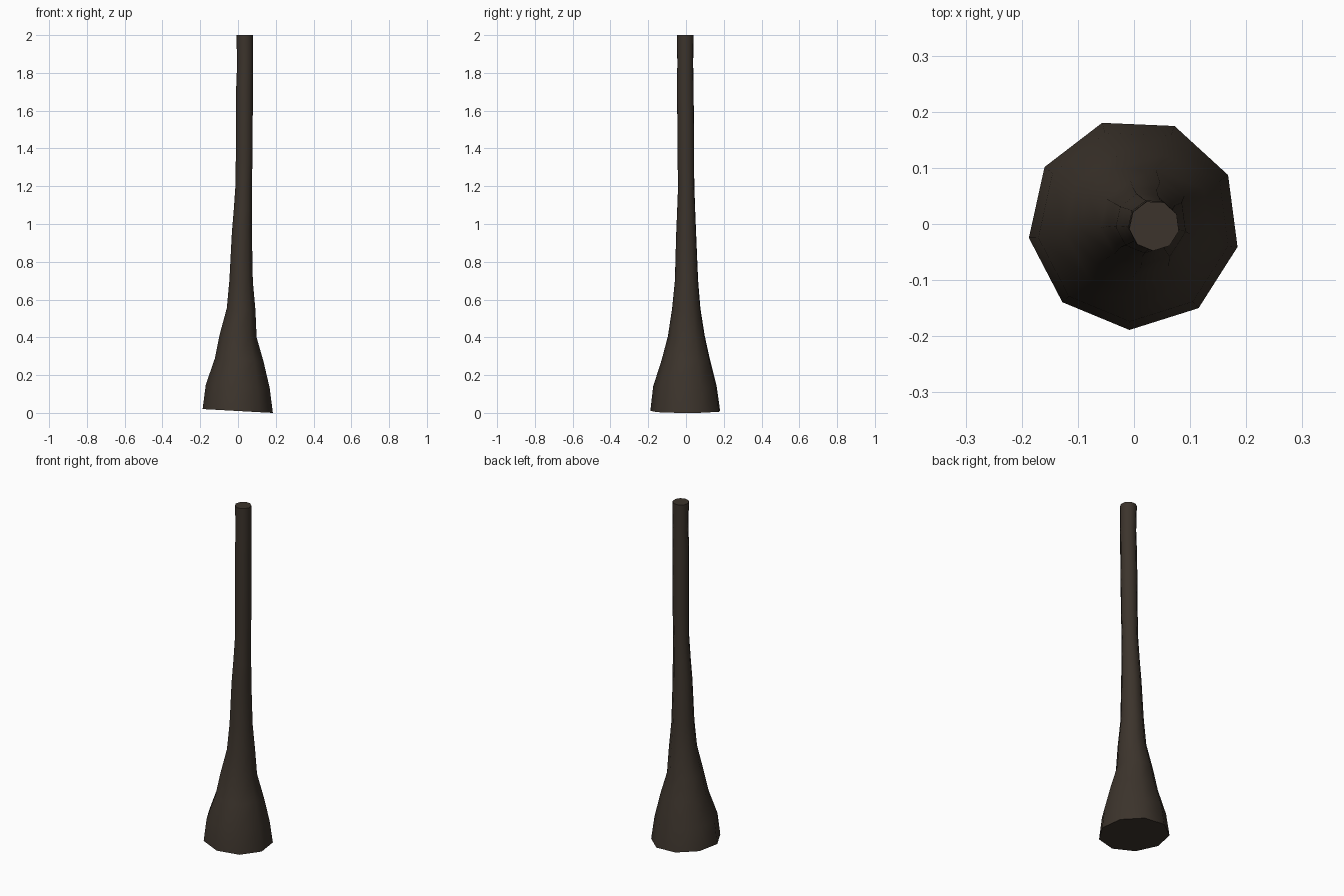
import bpy, bmesh, math

if "Cube" in bpy.data.objects:
    bpy.data.objects.remove(bpy.data.objects["Cube"])

SIDES = 9
START = math.radians(-12.5)
TILT = 0.055  # base cut leans down towards +x

# Rings up the trunk: height, centre x, centre y, radius
RINGS = [
    (0.010, 0.000, 0.000, 0.189),
    (0.140, 0.000, -0.002, 0.172),
    (0.280, 0.007, 0.002, 0.131),
    (0.405, 0.001, 0.004, 0.100),
    (0.550, 0.017, 0.003, 0.077),
    (0.700, 0.017, 0.004, 0.063),
    (0.950, 0.021, 0.002, 0.054),
    (1.070, 0.026, 0.002, 0.049),
    (1.200, 0.030, 0.002, 0.044),
    (1.350, 0.033, 0.000, 0.045),
    (1.550, 0.034, -0.001, 0.045),
    (1.720, 0.035, -0.003, 0.045),
    (1.850, 0.038, -0.003, 0.043),
    (2.000, 0.036, -0.003, 0.045),
]

# Flared trunk: loft the rings, cap both ends
bm = bmesh.new()
loops = []
for z, cx, cy, r in RINGS:
    lean = 0 if z > 1.9 else TILT
    loop = []
    for i in range(SIDES):
        a = START + i * math.tau / SIDES
        dx, dy = r * math.cos(a), r * math.sin(a)
        loop.append(bm.verts.new((cx + dx, cy + dy, max(0, z - lean * dx))))
    loops.append(loop)
for low, high in zip(loops, loops[1:]):
    for i in range(SIDES):
        j = (i + 1) % SIDES
        bm.faces.new((low[i], low[j], high[j], high[i]))
bm.faces.new(loops[0][::-1])
bm.faces.new(loops[-1])

mesh = bpy.data.meshes.new("trunk")
bm.to_mesh(mesh)
bm.free()
trunk = bpy.data.objects.new("trunk", mesh)
bpy.context.collection.objects.link(trunk)

# Dark bark colour
bark = bpy.data.materials.new("dark_bark")
bark.diffuse_color = (0.045, 0.034, 0.025, 1)
bark.use_nodes = True
bark.node_tree.nodes["Principled BSDF"].inputs["Base Color"].default_value = bark.diffuse_color
mesh.materials.append(bark)

# Smooth sides, crisp end caps
bpy.context.view_layer.objects.active = trunk
trunk.select_set(True)
bpy.ops.object.shade_smooth_by_angle(angle=math.radians(60))
